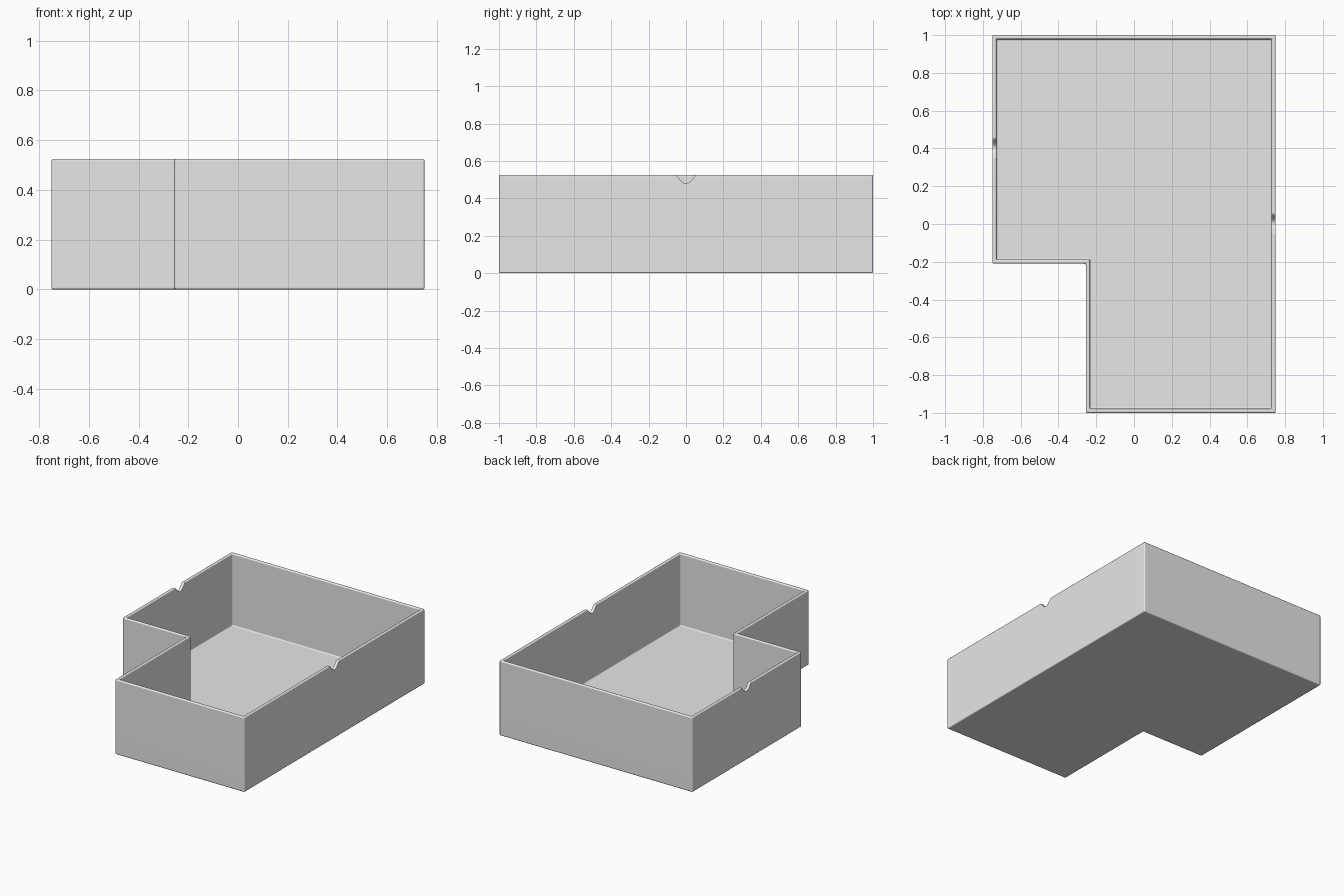
import bpy
import bmesh
import math

if "Cube" in bpy.data.objects:
    bpy.data.objects.remove(bpy.data.objects["Cube"], do_unlink=True)

HEIGHT, WALL, FLOOR = 0.525, 0.022, 0.02
NOTCH_HALF, NOTCH_DEPTH = 0.06, 0.045


def outline(t):
    """L-shaped plan, inset by t."""
    left, right, step = -0.75 + t, 0.75 - t, -0.255 + t
    front, back, ledge = -1 + t, 1 - t, -0.21 + t
    return [(left, ledge), (step, ledge), (step, front),
            (right, front), (right, back), (left, back)]


def mesh_from_loops(name, loops):
    """Closed skin through rings of points, capped at both ends."""
    bm = bmesh.new()
    rings = [[bm.verts.new(p) for p in loop] for loop in loops]
    for a, b in zip(rings, rings[1:]):
        for i in range(len(a)):
            j = (i + 1) % len(a)
            bm.faces.new((a[i], a[j], b[j], b[i]))
    bm.faces.new(rings[0][::-1])
    bm.faces.new(rings[-1])
    bmesh.ops.recalc_face_normals(bm, faces=bm.faces)
    mesh = bpy.data.meshes.new(name)
    bm.to_mesh(mesh)
    bm.free()
    obj = bpy.data.objects.new(name, mesh)
    bpy.context.collection.objects.link(obj)
    return obj


def ring(t, z):
    return [(x, y, z) for x, y in outline(t)]


def notch_cutter(name, x, y):
    """Prism across a wall with a bell-shaped lower edge."""
    steps = 16
    profile = []
    for i in range(steps + 1):
        s = 2 * i / steps - 1
        drop = NOTCH_DEPTH * math.cos(math.pi / 2 * abs(s) ** 1.25) ** 2
        profile.append((y + s * NOTCH_HALF, HEIGHT + 0.0005 - drop))
    profile += [(y + NOTCH_HALF, HEIGHT + 0.1), (y - NOTCH_HALF, HEIGHT + 0.1)]
    cutter = mesh_from_loops(
        name, [[(x + d, py, pz) for py, pz in profile] for d in (-0.05, 0.05)])
    cutter.hide_render = True
    return cutter


# Open tray: outer shell, rim, inner walls and floor
tray = mesh_from_loops("tray", [ring(0, 0), ring(0, HEIGHT),
                                ring(WALL, HEIGHT), ring(WALL, FLOOR)])

# Softened edges all round
bevel = tray.modifiers.new("soft_edges", 'BEVEL')
bevel.width = 0.008
bevel.segments = 4
bevel.limit_method = 'ANGLE'

# Finger notches in the two long side walls
cutters = [notch_cutter("left_notch_cutter", 0.74, 0.0),
           notch_cutter("right_notch_cutter", -0.74, 0.4)]
for cutter in cutters:
    cut = tray.modifiers.new(cutter.name, 'BOOLEAN')
    cut.operation = 'DIFFERENCE'
    cut.solver = 'EXACT'
    cut.object = cutter

# Bake the modifiers and drop the cutters
bpy.context.view_layer.update()
depsgraph = bpy.context.evaluated_depsgraph_get()
baked = bpy.data.meshes.new_from_object(tray.evaluated_get(depsgraph))
tray.modifiers.clear()
tray.data = baked
for cutter in cutters:
    bpy.data.objects.remove(cutter, do_unlink=True)

# Single grey material
grey = bpy.data.materials.new("light_grey")
grey.use_nodes = True
colour = (0.8, 0.8, 0.8, 1)
grey.diffuse_color = colour
grey.node_tree.nodes["Principled BSDF"].inputs["Base Color"].default_value = colour
tray.data.materials.clear()
tray.data.materials.append(grey)

# Smooth rounded edges, flat walls
bpy.ops.object.select_all(action='DESELECT')
tray.select_set(True)
bpy.context.view_layer.objects.active = tray
bpy.ops.object.shade_smooth_by_angle(angle=math.radians(35))
weighted = tray.modifiers.new("flat_walls", 'WEIGHTED_NORMAL')
weighted.keep_sharp = True
